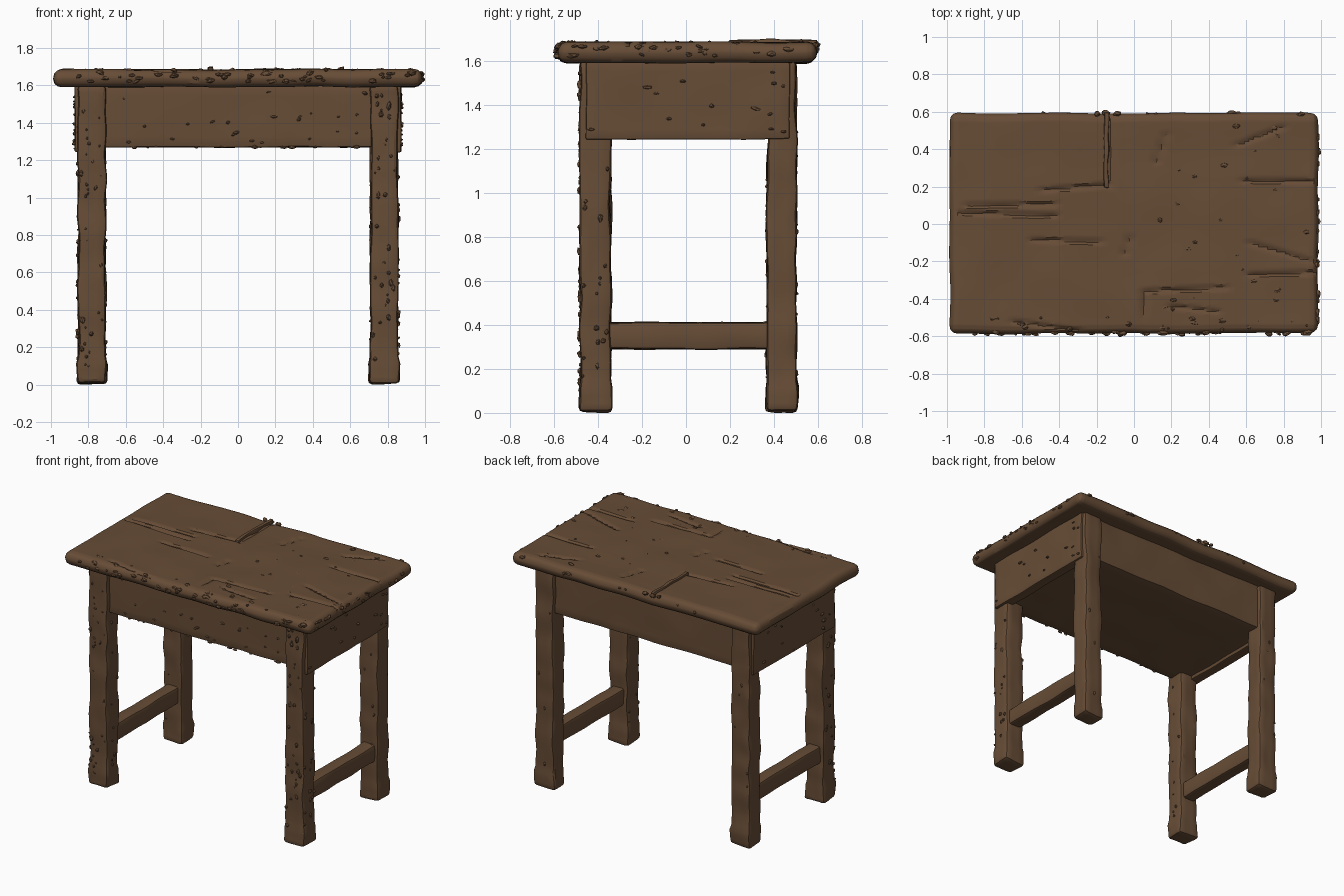
import bpy, bmesh, random
from mathutils import Vector, Matrix, noise

if "Cube" in bpy.data.objects:
    bpy.data.objects.remove(bpy.data.objects["Cube"])

random.seed(7)
wood = bpy.data.materials.new("old brown wood")
wood.diffuse_color = (0.135, 0.073, 0.037, 1)
wood.use_nodes = True
wood.node_tree.nodes["Principled BSDF"].inputs["Base Color"].default_value = wood.diffuse_color


def finish(bm, name, angle=0.55):
    bmesh.ops.recalc_face_normals(bm, faces=bm.faces)
    me = bpy.data.meshes.new(name)
    bm.to_mesh(me)
    bm.free()
    me.materials.append(wood)
    me.shade_smooth()
    me.set_sharp_from_angle(angle=angle)
    ob = bpy.data.objects.new(name, me)
    bpy.context.collection.objects.link(ob)
    return ob


def worn_box(lo, hi, bevel, cuts, rough=0.006, freq=5.0, segs=2):
    """Rounded box, sliced by cuts per axis, with a hand-hewn wobble."""
    lo, hi = Vector(lo), Vector(hi)
    bm = bmesh.new()
    bmesh.ops.create_cube(bm, size=1)
    for v in bm.verts:
        v.co = Vector((a + b) / 2 + c * (b - a) for a, b, c in zip(lo, hi, v.co))
    bmesh.ops.bevel(bm, geom=bm.edges[:], offset=bevel, segments=segs, profile=0.5, affect='EDGES')
    for axis in range(3):
        n = Vector((0, 0, 0))
        n[axis] = 1
        for i in range(1, cuts[axis]):
            p = lo.copy()
            p[axis] += (hi[axis] - lo[axis]) * i / cuts[axis]
            bmesh.ops.bisect_plane(bm, geom=bm.verts[:] + bm.edges[:] + bm.faces[:],
                                   plane_co=p, plane_no=n)
    for v in bm.verts:
        v.co += noise.noise_vector(v.co * freq) * rough
        v.co.z = max(v.co.z, 0)
    return bm


def segment_distance(p, a, b):
    a, b = Vector(a), Vector(b)
    t = max(0, min(1, (p - a).dot(b - a) / (b - a).length_squared))
    return (p - a - (b - a) * t).length


# Table top, with long cracks pressed into its upper face
cracks = [((-.9, .10), (-.42, .105)), ((-.93, .06), (-.42, .045)), ((-.55, -.085), (-.18, -.095)),
          ((-.12, .2), (-.12, .58)), ((-.5, .18), (-.14, .21)), ((.05, -.36), (.06, -.56)),
          ((.05, -.36), (.5, -.34)), ((.62, -.27), (.97, -.26)), ((.58, .23), (.95, .23)),
          ((.12, .33), (.17, .48)), ((.62, -.1), (.95, -.2)), ((.55, .42), (.8, .52)),
          ((-.05, -.16), (-.02, -.07)), ((.2, -.44), (.45, -.47)), ((-.65, -.52), (-.3, -.57))]
bm = worn_box((-.985, -.585, 1.592), (.985, .595, 1.685), .043, (80, 90, 1), .007, 4, 3)
for v in bm.verts:
    if v.co.z > 1.672:
        p = v.co.xy
        d = min(segment_distance(p, a, b) for a, b in cracks)
        v.co.z -= .014 * max(0, 1 - d / .016)
finish(bm, "table_top")

# Closed drawer body and the side panels laid over the legs
finish(worn_box((-.84, -.45, 1.27), (.84, .475, 1.60), .008, (24, 12, 6), .006), "apron_body")
for s, side in ((-1, "left"), (1, "right")):
    xs = sorted((s * .80, s * .872))
    finish(worn_box((xs[0], -.455, 1.245), (xs[1], .472, 1.60), .008, (1, 18, 8), .006),
           side + "_side_panel")

    # Legs with slightly swollen feet, and a low stretcher
    xs = sorted((s * .708, s * .855))
    for y0, y1, end in ((-.482, -.342), (.368, .502)) and \
            ((-.482, -.342, "front"), (.368, .502, "back")):
        bm = worn_box((xs[0], y0, .005), (xs[1], y1, 1.6), .018, (3, 3, 44), .011, 7)
        cx, cy = sum(xs) / 2, (y0 + y1) / 2
        for v in bm.verts:
            if v.co.z < .12:
                v.co.x = cx + (v.co.x - cx) * 1.1
                v.co.y = cy + (v.co.y - cy) * 1.07
        finish(bm, f"{side}_{end}_leg", .45)
    xs = sorted((s * .735, s * .83))
    finish(worn_box((xs[0], -.37, .29), (xs[1], .40, .412), .015, (2, 16, 2), .007), side + "_stretcher")

# Splinters and chips standing off the worn faces
chips = bmesh.new()


def scatter(count, lo, hi, long_axis, size=.013):
    for _ in range(count):
        at = Vector(random.uniform(a, b) for a, b in zip(lo, hi))
        r = random.uniform(.5, 1.2) * size
        scale = [r, r, r * .8]
        scale[long_axis] *= random.uniform(1, 2.2)
        new = bmesh.ops.create_icosphere(chips, subdivisions=1, radius=1)["verts"]
        turn = Matrix.Rotation(random.uniform(-.5, .5), 3, random.choice("XYZ"))
        for v in new:
            v.co = at + turn @ Vector(c * k * random.uniform(.75, 1.15) for c, k in zip(v.co, scale))


for s in (-1, 1):
    scatter(32, (s * .78 - .06, -.484, .1), (s * .78 + .06, -.48, 1.55), 2, .012)
    scatter(16, (s * .856, -.47, .1), (s * .86, -.35, 1.25), 2, .011)
    scatter(10, (s * .707, -.47, .1), (s * .709, -.35, 1.25), 2, .009)
    scatter(8, (s * .78 - .06, .366, .1), (s * .78 + .06, .37, 1.2), 2, .010)
    scatter(5, (s * .78 - .06, .5, .1), (s * .78 + .06, .503, 1.5), 2, .009)
    scatter(14, (s * .872, -.45, 1.26), (s * .876, .46, 1.56), 1, .013)
scatter(22, (-.68, -.452, 1.28), (.68, -.45, 1.57), 0, .011)
scatter(18, (-.68, -.45, 1.268), (.68, -.44, 1.272), 0, .011)
scatter(45, (-.96, -.59, 1.62), (.96, -.575, 1.67), 0, .017)
scatter(22, (-.95, -.57, 1.678), (.96, -.50, 1.684), 0, .015)
scatter(26, (.975, -.56, 1.62), (.985, .56, 1.67), 1, .015)
scatter(28, (.1, -.5, 1.68), (.95, .55, 1.684), 0, .013)
scatter(10, (-.5, .585, 1.64), (.9, .595, 1.68), 0, .016)
finish(chips, "wood_splinters", .3)

# Lifted board split at the back edge of the top
bm = worn_box((-.16, .2, 1.66), (-.135, .6, 1.697), .006, (1, 14, 1), .012, 9)
finish(bm, "lifted_splinter")
